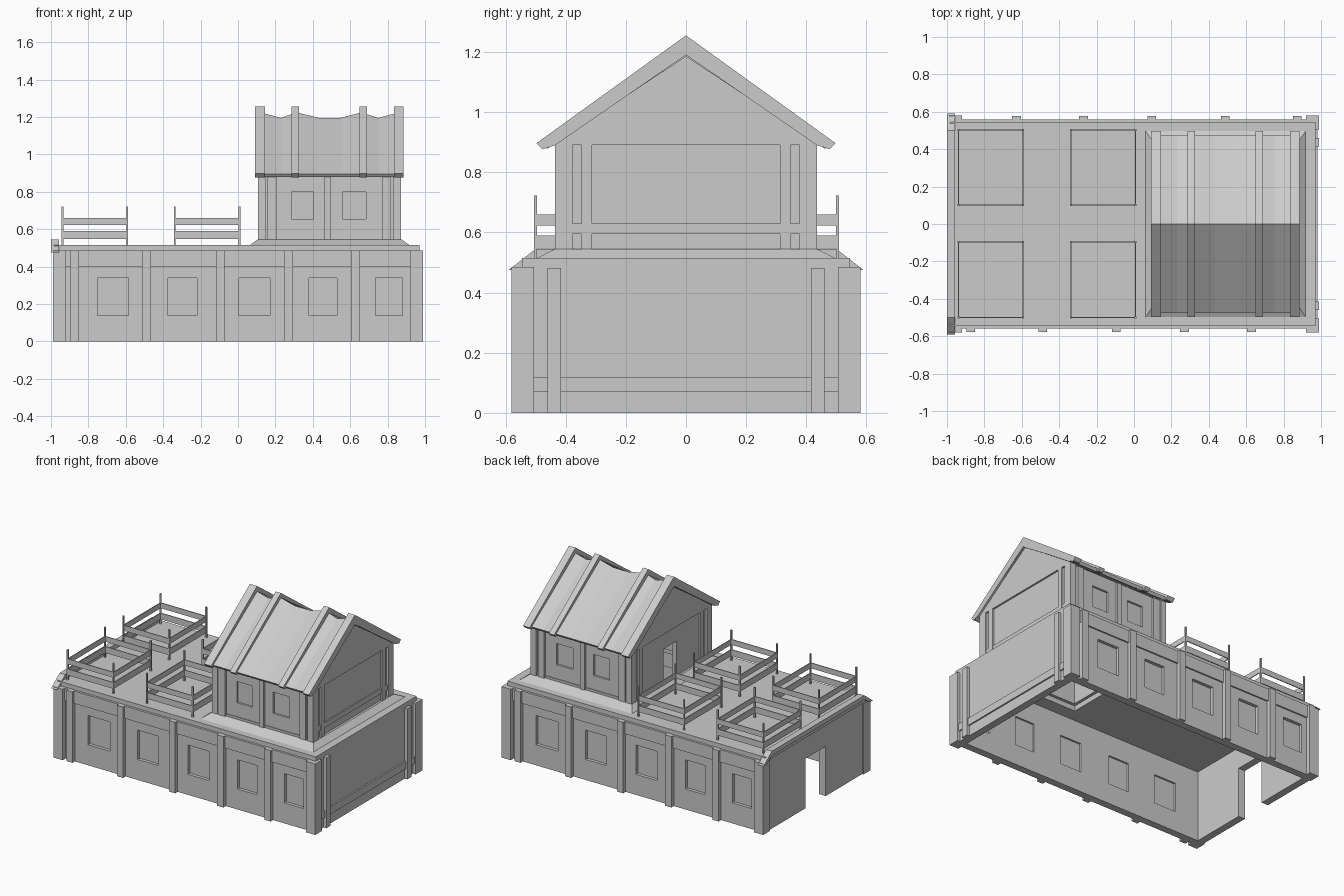
import bpy, bmesh

if "Cube" in bpy.data.objects:
    bpy.data.objects.remove(bpy.data.objects["Cube"])

def mesh_obj(name, verts, faces):
    me = bpy.data.meshes.new(name)
    me.from_pydata(verts, [], faces)
    bm = bmesh.new()
    bm.from_mesh(me)
    bmesh.ops.recalc_face_normals(bm, faces=bm.faces)
    bm.to_mesh(me)
    bm.free()
    ob = bpy.data.objects.new(name, me)
    bpy.context.collection.objects.link(ob)
    return ob

def prism(name, profile, x0, x1):
    """Extrude a (y, z) profile along x."""
    n = len(profile)
    v = [(x, y, z) for x in (x0, x1) for y, z in profile]
    f = [tuple(range(n)), tuple(range(n, 2 * n))]
    f += [(i, (i + 1) % n, n + (i + 1) % n, n + i) for i in range(n)]
    return mesh_obj(name, v, f)

def box(name, x0, x1, y0, y1, z0, z1):
    return prism(name, [(y0, z0), (y1, z0), (y1, z1), (y0, z1)], x0, x1)

def cut(ob, *dims):
    """Subtract a box from ob and discard the cutter."""
    c = box("cutter", *dims)
    m = ob.modifiers.new("cut", 'BOOLEAN')
    m.operation, m.solver, m.object = 'DIFFERENCE', 'EXACT', c
    bpy.context.view_layer.objects.active = ob
    bpy.ops.object.modifier_apply(modifier=m.name)
    bpy.data.objects.remove(c)

def sided(name, s, x0, x1, y0, y1, z0, z1):
    """Box on the front (s=-1), or turned half round to the back (s=1)."""
    if s > 0:
        x0, x1 = -x1, -x0
    return box(name, x0, x1, min(s * y0, s * y1), max(s * y0, s * y1), z0, z1)

# Lower building shell with open bottom, doorway and windows
hull = box("lower_walls", -.98, .97, -.55, .55, 0, .485)
cut(hull, -.93, .92, -.5, .5, -.1, .6)
cut(hull, -1.1, -.9, -.11, .11, -.1, .34)
windows = [(-.75, -.585), (-.375, -.22), (.005, .17), (.38, .53), (.735, .88)]
for s in (-1, 1):
    for a, b in windows:
        lo, hi = (a, b) if s < 0 else (-b, -a)
        cut(hull, lo, hi, min(s * .45, s * .65), max(s * .45, s * .65), .14, .34)
        sided("lower_window_pane", s, a, b, .512, .528, .14, .34)
    # Pilasters and upper band along the long sides
    for c in (-.872, -.488, -.094, .27, .628):
        sided("pilaster", s, c - .023, c + .023, .54, .577, 0, .485)
    sided("upper_band", s, -.95, .95, .54, .56, .4, .485)
    # Corner pillars
    for x0, x1 in ((-.99, -.92), (.92, .99)):
        box("corner_pillar", x0, x1, min(s * .505, s * .58), max(s * .505, s * .58), 0, .485)
    box("end_post", .96, .99, min(s * .415, s * .46), max(s * .415, s * .46), 0, .482)
box("end_rail", .96, .98, -.505, .505, .07, .12)

# Deck, open beneath the upper house
deck = box("deck", -.985, .97, -.545, .545, .485, .515)
cut(deck, .13, .85, -.41, .41, .4, .6)

# Sloped-end trim beam on the left edge
prism("edge_beam", [(-.59, .475), (-.5, .545), (.5, .545), (.59, .475),
                    (.56, .475), (.5, .515), (-.5, .515), (-.56, .475)], -1, -.957)

# Sloped skirt round the house base
lo = [(.06, -.5), (.92, -.5), (.92, .5), (.06, .5)]
hi = [(.105, -.435), (.875, -.435), (.875, .435), (.105, .435)]
skirt = mesh_obj("house_skirt",
                 [(x, y, .513) for x, y in lo] + [(x, y, .545) for x, y in hi],
                 [(0, 1, 2, 3), (4, 5, 6, 7)] +
                 [(i, (i + 1) % 4, 4 + (i + 1) % 4, 4 + i) for i in range(4)])
cut(skirt, .13, .85, -.41, .41, .4, .7)

# Upper house walls
house = box("house_walls", .12, .86, -.42, .42, .52, .893)
cut(house, .15, .83, -.39, .39, .4, 1)
cut(house, 0, .2, -.07, .07, .54, .78)
for s in (-1, 1):
    def side(name, x0, x1, y0, y1, z0, z1):
        return box(name, x0, x1, min(s * y0, s * y1), max(s * y0, s * y1), z0, z1)
    for a, b in ((.285, .405), (.56, .685)):
        cut(house, a, b, min(s * .3, s * .5), max(s * .3, s * .5), .655, .8)
        side("house_window_pane", a, b, .396, .406, .655, .8)
    # House posts and rails on the long sides
    for a, b in ((.155, .207), (.463, .497), (.77, .815)):
        side("house_post", a, b, .41, .435, .54, .885)
    side("house_sill", .15, .83, .41, .425, .54, .56)
    for a, b in ((.107, .15), (.83, .872)):
        side("house_corner", a, b, .378, .435, .54, .893)
    for a, b in ((.107, .125), (.855, .872)):
        side("house_end_post", a, b, .312, .347, .54, .893)
box("house_end_rail", .855, .868, -.378, .378, .595, .63)

# Gable triangles
for a, b in ((.107, .125), (.855, .872)):
    prism("gable", [(-.437, .89), (.437, .89), (0, 1.195)], a, b)

# Roof rafters
rafter = [(0, 1.255), (.497, .897), (.477, .877), (.435, .89), (0, 1.19),
          (-.435, .89), (-.477, .877), (-.497, .897)]
for a, b in ((.09, .145), (.285, .325), (.65, .69), (.835, .885)):
    prism("rafter", rafter, a, b)

# Sagging roof sheets between the rafters
sag = [(.1, 1.222), (.145, 1.218), (.23, 1.195), (.285, 1.215), (.325, 1.222),
       (.43, 1.196), (.55, 1.196), (.65, 1.222), (.69, 1.215), (.75, 1.195),
       (.835, 1.218), (.88, 1.222)]
verts, faces = [], []
for x, z in sag:
    verts += [(x, -.475, .895), (x, 0, z), (x, .475, .895),
              (x, .462, .878), (x, 0, 1.185), (x, -.462, .878)]
for k in range(len(sag) - 1):
    faces += [(6 * k + i, 6 * k + (i + 1) % 6, 6 * k + 6 + (i + 1) % 6, 6 * k + 6 + i)
              for i in range(6)]
n = 6 * (len(sag) - 1)
faces += [tuple(range(6)), tuple(range(n, n + 6))]
mesh_obj("roof_sheet", verts, faces)

# Four fenced pens on the deck
for x0, x1 in ((-.938, -.592), (-.338, .008)):
    for y0, y1 in ((-.5, -.097), (.102, .503)):
        for x in (x0, x1):
            for y in (y0, y1):
                box("fence_post", x - .005, x + .005, y - .005, y + .005, .51, .722)
            for z0, z1 in ((.547, .59), (.623, .66)):
                box("fence_rail_side", x - .003, x + .003, y0, y1, z0, z1)
        for y in (y0, y1):
            for z0, z1 in ((.547, .59), (.623, .66)):
                box("fence_rail", x0, x1, y - .003, y + .003, z0, z1)
